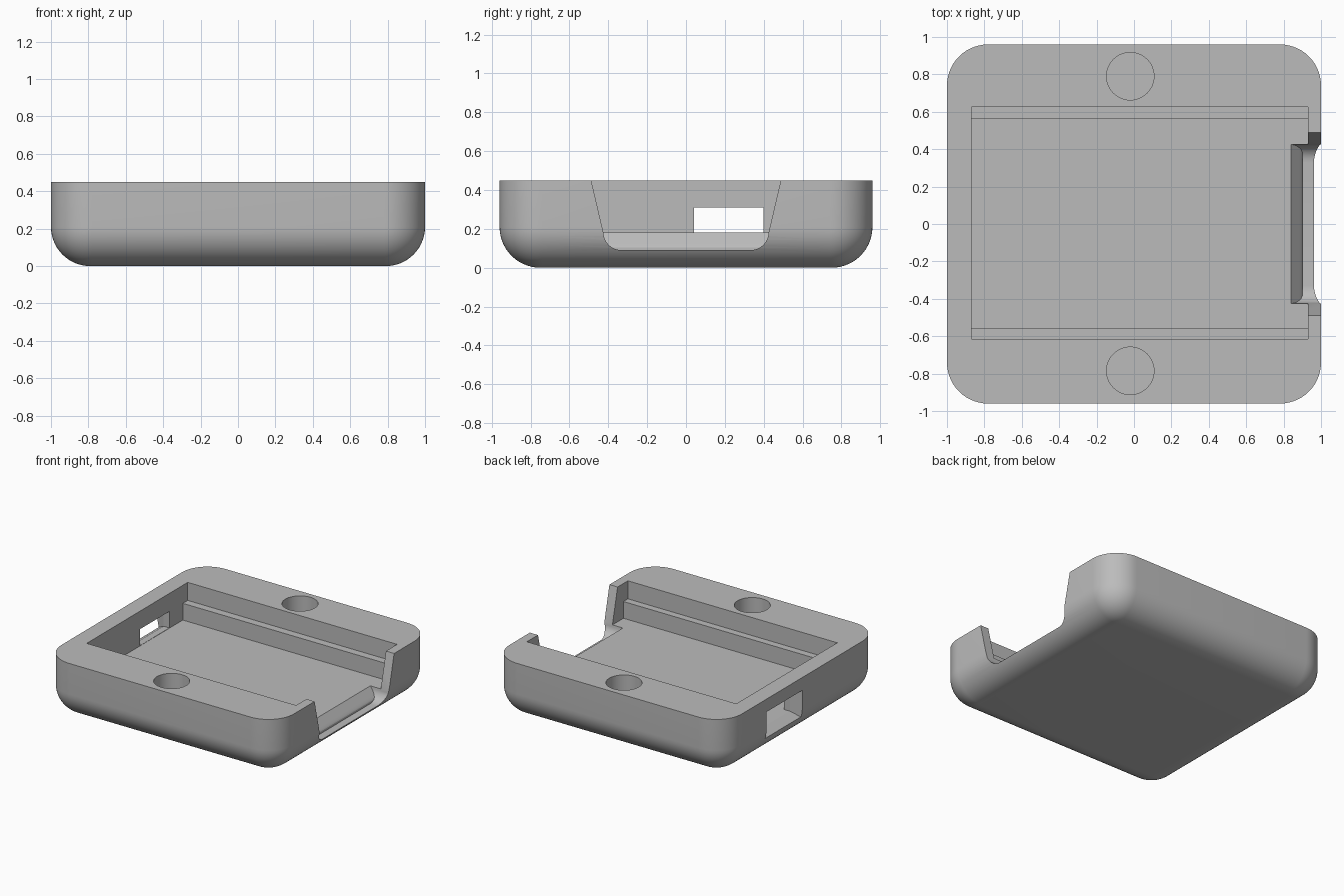
import bpy, bmesh, math

if "Cube" in bpy.data.objects:
    bpy.data.objects.remove(bpy.data.objects["Cube"], do_unlink=True)

HEIGHT = 0.45
ABOVE = 0.6

grey = bpy.data.materials.new("plain grey")
grey.use_nodes = True
colour = (0.5, 0.5, 0.5, 1)
grey.diffuse_color = colour
grey.node_tree.nodes["Principled BSDF"].inputs["Base Color"].default_value = colour


def loft(name, rings):
    """Closed solid through rings with equal point counts."""
    bm = bmesh.new()
    loops = [[bm.verts.new(p) for p in ring] for ring in rings]
    n = len(loops[0])
    for a, b in zip(loops, loops[1:]):
        for i in range(n):
            j = (i + 1) % n
            bm.faces.new((a[i], a[j], b[j], b[i]))
    bm.faces.new(loops[0][::-1])
    bm.faces.new(loops[-1])
    bmesh.ops.recalc_face_normals(bm, faces=bm.faces)
    mesh = bpy.data.meshes.new(name)
    bm.to_mesh(mesh)
    bm.free()
    mesh.materials.append(grey)
    obj = bpy.data.objects.new(name, mesh)
    bpy.context.collection.objects.link(obj)
    return obj


def rounded_ring(hx, hy, r, z, steps=14):
    ring = []
    for k, (sx, sy) in enumerate([(1, 1), (-1, 1), (-1, -1), (1, -1)]):
        for i in range(steps + 1):
            a = math.pi / 2 * (k + i / steps)
            ring.append((sx * (hx - r) + r * math.cos(a),
                         sy * (hy - r) + r * math.sin(a), z))
    return ring


def rect_z(x0, x1, y0, y1, z):
    return [(x0, y0, z), (x1, y0, z), (x1, y1, z), (x0, y1, z)]


def rect_x(x, y0, y1, z0, z1):
    return [(x, y0, z0), (x, y1, z0), (x, y1, z1), (x, y0, z1)]


# Tray body: rounded corners and a rounded lower edge
RADIUS, EDGE, STEPS = 0.22, 0.21, 14
rings = []
for i in range(STEPS + 1):
    a = math.pi / 2 * i / STEPS
    inset = EDGE * (1 - math.sin(a))
    rings.append(rounded_ring(1 - inset, 0.96 - inset, RADIUS - inset,
                              EDGE * (1 - math.cos(a))))
rings.append(rounded_ring(1, 0.96, RADIUS, HEIGHT))
body = loft("tray_body", rings)

# Cavity: wide upper part, narrower lower part leaving side ledges
cutters = [
    loft("upper_cavity", [rect_z(-0.87, 0.93, -0.615, 0.625, z) for z in (0.31, ABOVE)]),
    loft("lower_cavity", [rect_z(-0.87, 0.93, -0.56, 0.565, z) for z in (0.18, 0.4)]),
]

# Side notch: flared sides, rounded lower corners, sloped inner lip
levels = [(0.33 + 0.095 * math.sin(a), 0.18 - 0.09 * math.cos(a))
          for a in (math.pi / 2 * i / 8 for i in range(9))]
levels.append((0.49 + 0.06 * (ABOVE - HEIGHT) / 0.27, ABOVE))
notch = []
for w, z in levels:
    inner = 0.9 - 0.06 * min(1, max(0, (z - 0.11) / 0.07))
    notch.append(rect_z(inner, 1.2, -w, w, z))
cutters.append(loft("side_notch", notch))

# Port window: opening that widens toward the outside
cutters.append(loft("port_window", [
    rect_x(-1.05, 0.0, 0.44, 0.14, 0.35),
    rect_x(-0.99, 0.0, 0.44, 0.14, 0.35),
    rect_x(-0.92, 0.04, 0.4, 0.182, 0.31),
    rect_x(-0.8, 0.04, 0.4, 0.182, 0.31)]))

# Round pockets in the front and back rims
for y in (-0.785, 0.79):
    circle = [(0.127 * math.cos(t) - 0.02, y + 0.127 * math.sin(t))
              for t in (math.tau * i / 48 for i in range(48))]
    cutters.append(loft("round_pocket", [[(px, py, z) for px, py in circle]
                                         for z in (0.18, ABOVE)]))

bpy.ops.object.select_all(action="DESELECT")
bpy.context.view_layer.objects.active = body
body.select_set(True)
for cutter in cutters:
    cutter.hide_render = True
    mod = body.modifiers.new(cutter.name, "BOOLEAN")
    mod.operation = "DIFFERENCE"
    mod.solver = "EXACT"
    mod.object = cutter
    bpy.ops.object.modifier_apply(modifier=mod.name)
    bpy.data.objects.remove(cutter, do_unlink=True)

bpy.ops.object.shade_smooth_by_angle(angle=math.radians(25))
